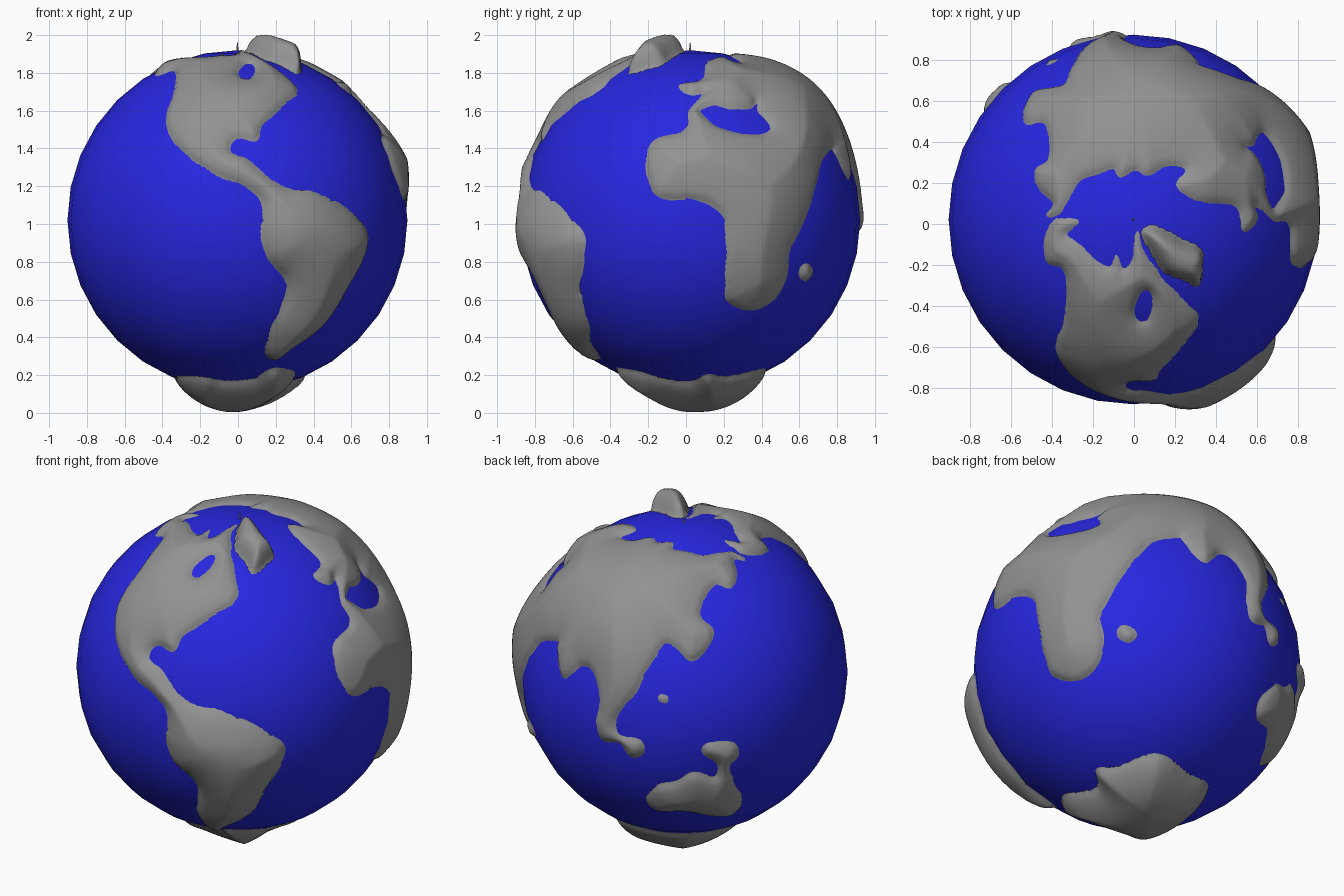
import bpy, bmesh, math
from mathutils import Vector, kdtree

if "Cube" in bpy.data.objects:
    bpy.data.objects.remove(bpy.data.objects["Cube"])

R = 0.9
CENTRE = Vector((-0.003, 0.022, 1.02))


def material(name, rgb):
    m = bpy.data.materials.new(name)
    m.diffuse_color = (*rgb, 1)
    m.use_nodes = True
    m.node_tree.nodes["Principled BSDF"].inputs["Base Color"].default_value = m.diffuse_color
    return m


LAND = material("land grey", (0.29, 0.29, 0.29))
SEA = material("ocean blue", (0.02, 0.02, 0.75))


def direction(view, u, v):
    """Point on the unit globe seen at u, v (percent of radius) in a view."""
    right, up, cam = view
    u, v = u / 100, v / 100
    w = math.sqrt(max(0.0, 1 - u * u - v * v))
    return (Vector(right) * u + Vector(up) * v + Vector(cam) * w).normalized()


FRONT = ((1, 0, 0), (0, 0, 1), (0, -1, 0))
RIGHT = ((0, 1, 0), (0, 0, 1), (1, 0, 0))
TOP = ((1, 0, 0), (0, 1, 0), (0, 0, 1))
UNDER = ((1, 0, 0), (0, 1, 0), (0, 0, -1))
BACK = ((-.866, -.5, 0), (.211, -.366, .906), (-.453, .785, .423))


class Outline:
    """Smooth closed coast; land lies to the left of the path."""

    def __init__(self, *runs):
        pts = [direction(view, *p) for view, run in runs for p in run]
        n, steps, self.c = len(pts), 14, []
        for i in range(n):
            a, b, c, d = (pts[(i + k) % n] for k in (-1, 0, 1, 2))
            for s in range(steps):
                t = s / steps
                p = (b * 2 + (c - a) * t + (a * 2 - b * 5 + c * 4 - d) * t * t
                     + (b * 3 - a - c * 3 + d) * t ** 3) / 2
                self.c.append(p.normalized())
        m = len(self.c)
        self.n = [self.c[i].cross(self.c[(i + 1) % m] - self.c[i - 1]) for i in range(m)]
        self.tree = kdtree.KDTree(m)
        for i, p in enumerate(self.c):
            self.tree.insert(p, i)
        self.tree.balance()

    def depth(self, p):
        co, i, dist = self.tree.find(p)
        return dist if (p - co).dot(self.n[i]) > 0 else -dist


# Coast outlines
americas = Outline(
    (TOP, [(-42, 0), (-48, -11), (-47, -23), (-39, -26), (-36, -34), (-37, -53), (-41, -65)]),
    (FRONT, [(-41, 54), (-31, 40), (-11, 27), (5, 20), (15, 11), (15, -8), (18, -22), (28, -33),
             (29, -45), (21, -63), (17, -77), (22, -82), (34, -74), (51, -61), (64, -41),
             (75, -20), (76, -7), (66, 5), (45, 16), (28, 19), (14, 28), (5, 36), (-4, 40),
             (-4, 46), (2, 49), (11, 48), (14, 55), (22, 64), (35, 76)]),
    (TOP, [(24, -41), (14, -30), (5, -16), (2, -7), (-1, -23), (-6, -27), (-9, -18),
           (-12, -26), (-20, -23), (-29, -14), (-36, -8), (-30, -1)]))
north_bay = Outline((TOP, [(0, -50), (3, -55), (8, -54), (11, -46), (9, -39), (5, -39), (2, -43)]))
arctic_island = Outline((TOP, [(5, -8), (11, -20), (18, -29), (29, -33), (35, -36), (37, -26),
                               (36, -16), (26, -11), (15, -5), (8, -4)]))
old_world = Outline(
    (RIGHT, [(0, 74), (8, 75), (0, 65), (-1, 57), (-6, 51), (-19, 48), (-25, 39), (-24, 24),
             (-18, 14), (3, 13), (15, 8), (21, -5), (21, -41), (25, -49), (35, -53), (48, -48),
             (56, -36), (59, -17), (69, 5), (74, 21), (77, 34), (83, 42)]),
    (BACK, [(-73, 10), (-69, -6), (-64, -5), (-57, 1), (-50, -1), (-45, -12), (-44, -25),
            (-46, -35), (-42, -44), (-31, -46), (-24, -54), (-17, -51), (-19, -44), (-31, -41),
            (-34, -31), (-23, -15), (-14, 2), (-5, 16), (2, 14), (12, 7), (22, 15), (24, 25),
            (16, 34), (18, 46), (24, 53), (33, 52), (36, 59), (33, 69)]),
    (TOP, [(-47, 2), (-40, 3), (-36, 9), (-29, 21), (-19, 25), (-11, 28), (-7, 23), (1, 27),
           (8, 24), (17, 29), (28, 27), (24, 18), (36, 10), (50, 9), (57, 5), (60, -6)]))
inland_sea = Outline((RIGHT, [(5, 65), (9, 60), (16, 55), (28, 51), (41, 50), (47, 53), (45, 59),
                              (41, 64), (39, 70), (36, 67), (26, 66), (13, 68)]))
south_east_isle = Outline((RIGHT, [(65, -33), (68, -36), (72, -31), (69, -26), (66, -28)]))
islet = Outline((BACK, [(-6.5, -18.5), (-3, -20), (-2.5, -17.5), (-6, -16.5)]))
southern_land = Outline((BACK, [(-15, -80), (-10, -86), (9, -86), (31, -88), (40, -83), (41, -74),
                                (35, -60), (41, -51), (38, -44), (24, -44), (21, -50), (29, -57),
                                (27, -65), (14, -63), (3, -69), (-9, -72)]))
polar_land = Outline((UNDER, [(20, 43), (34, 20), (40, 9), (30, -2), (34, -25), (28, -38),
                              (20, -43), (8, -34), (-8, -31), (-20, -33), (-34, -20), (-36, 5),
                              (-28, 34), (-6, 41)]))

# name, coast, inner water, height in the north, height in the south, slope width
PARTS = [
    ("americas", americas, north_bay, .045, .085, .28),
    ("arctic_island", arctic_island, None, .11, .11, .09),
    ("old_world", old_world, inland_sea, .08, .07, .5),
    ("south_east_isle", south_east_isle, None, .01, .01, .05),
    ("islet", islet, None, .004, .004, .03),
    ("southern_land", southern_land, None, .04, .04, .2),
    ("polar_land", polar_land, None, .12, .12, .35),
]


def finish(bm, name, mat):
    me = bpy.data.meshes.new(name)
    bm.to_mesh(me)
    bm.free()
    me.materials.append(mat)
    for p in me.polygons:
        p.use_smooth = True
    ob = bpy.data.objects.new(name, me)
    ob.location = CENTRE
    bpy.context.collection.objects.link(ob)
    return ob


# Ocean ball
bm = bmesh.new()
bmesh.ops.create_uvsphere(bm, u_segments=32, v_segments=16, radius=R)
finish(bm, "ocean", SEA)

# Land masses: patches of a fine ball raised by distance from the coast
ball = bmesh.new()
bmesh.ops.create_icosphere(ball, subdivisions=7, radius=1)
for name, coast, water, north, south, width in PARTS:
    bm = ball.copy()
    drop = []
    for v in bm.verts:
        p = v.co.normalized()
        d = coast.depth(p)
        if water and d > 0:
            d = min(d, -water.depth(p))
        if d < -.04:
            drop.append(v)
            continue
        blend = min(1, max(0, (p.z + .05) / .5))
        high = south + (north - south) * blend
        t = min(1, max(0, d / width))
        h = .012 * math.tanh(d / .02) + high * (1 - (1 - t) ** 2)
        v.co = p * R * (1 + h - .002)
    bmesh.ops.delete(bm, geom=drop, context='VERTS')
    finish(bm, name, LAND)
ball.free()

# Small spike at the north pole
bm = bmesh.new()
bmesh.ops.create_cone(bm, cap_ends=True, segments=8, radius1=.009, radius2=.002, depth=.07)
bmesh.ops.translate(bm, verts=bm.verts, vec=(0, 0, R + .005))
finish(bm, "pole_spike", LAND)
